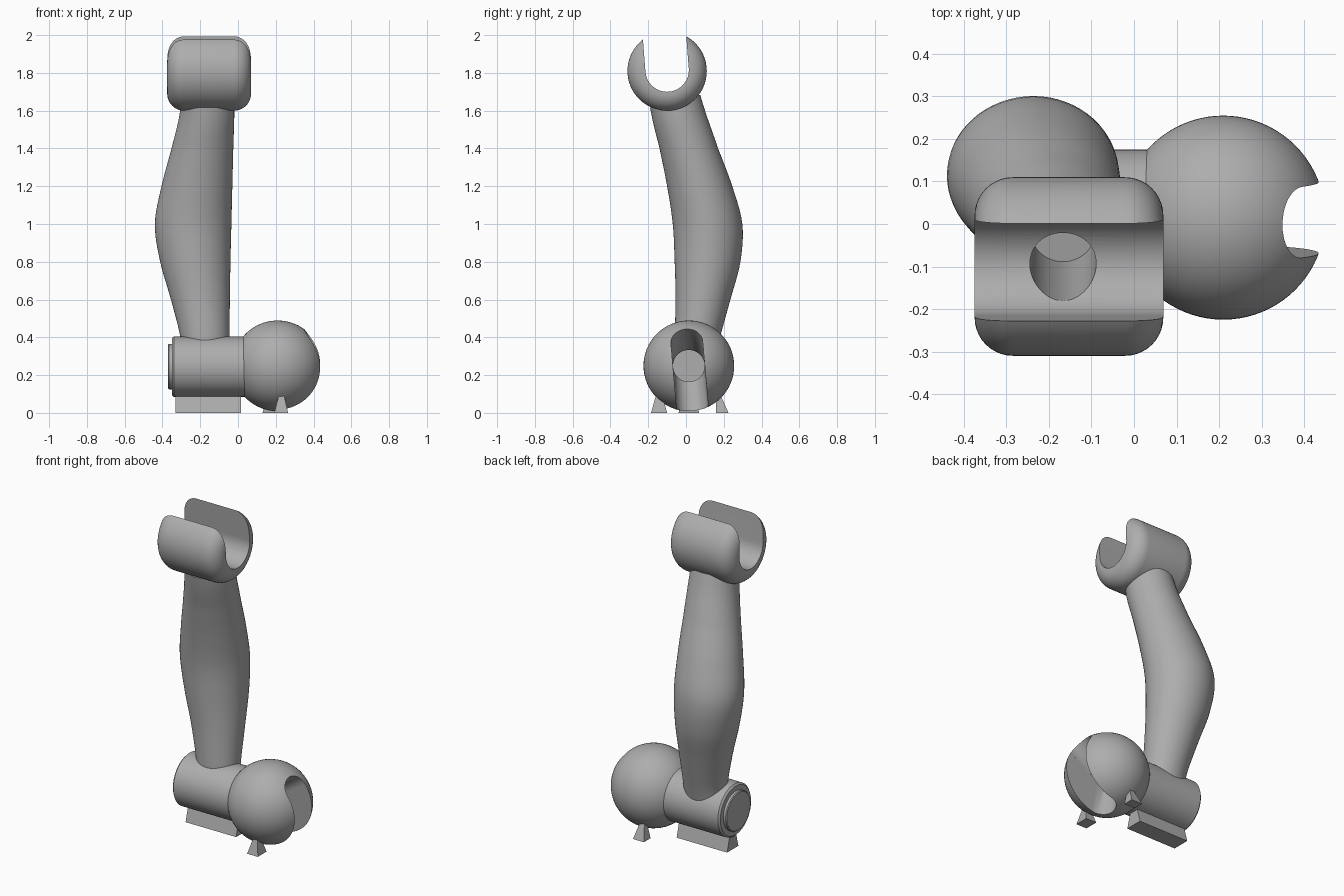
import bpy, bmesh, math
from mathutils import Vector, Matrix

cube = bpy.data.objects.get("Cube")
if cube:
    bpy.data.objects.remove(cube, do_unlink=True)

grey = bpy.data.materials.new("plain_grey")
grey.use_nodes = True
grey.diffuse_color = (0.42, 0.42, 0.42, 1)
grey.node_tree.nodes["Principled BSDF"].inputs["Base Color"].default_value = grey.diffuse_color


def make(name, bm):
    bmesh.ops.recalc_face_normals(bm, faces=bm.faces)
    mesh = bpy.data.meshes.new(name)
    bm.to_mesh(mesh)
    bm.free()
    mesh.materials.append(grey)
    obj = bpy.data.objects.new(name, mesh)
    bpy.context.collection.objects.link(obj)
    return obj


def loft(name, rings):
    """Skin a list of equal rings of points and close both ends."""
    bm = bmesh.new()
    loops = [[bm.verts.new(p) for p in ring] for ring in rings]
    n = len(loops[0])
    for a, b in zip(loops, loops[1:]):
        for i in range(n):
            bm.faces.new((a[i], a[(i + 1) % n], b[(i + 1) % n], b[i]))
    bm.faces.new(loops[0])
    bm.faces.new(loops[-1])
    return make(name, bm)


def circle(n=64):
    return [(math.cos(2 * math.pi * i / n), math.sin(2 * math.pi * i / n)) for i in range(n)]


def lathe_x(name, profile, y, z):
    """Turn (x, radius) pairs around an axis along x."""
    return loft(name, [[(x, y + r * c, z + r * s) for c, s in circle()] for x, r in profile])


def rod(name, start, direction, length, radius):
    d = Vector(direction).normalized()
    bm = bmesh.new()
    turn = d.to_track_quat('Z', 'Y').to_matrix().to_4x4()
    bmesh.ops.create_cone(bm, cap_ends=True, segments=48, radius1=radius, radius2=radius, depth=length,
                          matrix=Matrix.Translation(Vector(start) + d * length / 2) @ turn)
    return make(name, bm)


def frustum(name, low, high, z_top):
    """Block with (x0, x1, y0, y1) at the floor and at z_top."""
    rings = [[(a, c, z), (b, c, z), (b, d, z), (a, d, z)]
             for (a, b, c, d), z in ((low, 0), (high, z_top))]
    return loft(name, rings)


def cut(obj, cutter):
    bpy.context.view_layer.objects.active = obj
    mod = obj.modifiers.new("cut", 'BOOLEAN')
    mod.operation = 'DIFFERENCE'
    mod.solver = 'EXACT'
    mod.object = cutter
    bpy.ops.object.modifier_apply(modifier=mod.name)


# Top clamp: a rounded barrel with a U-shaped slot
mid, half, soft = -0.153, 0.222, 0.09
edge = [(half - soft + soft * math.sin(t), 0.12 + soft * math.cos(t))
        for t in [math.pi / 2 * i / 10 for i in range(11)]]
profile = [(mid - x, r) for x, r in reversed(edge)] + [(mid + x, r) for x, r in edge]
clamp = lathe_x("top_clamp", profile, -0.1, 1.81)

slot_r = 0.115
u_shape = [(slot_r * math.cos(a), slot_r * math.sin(a))
           for a in [math.pi + math.pi * i / 32 for i in range(33)]]
u_shape += [(slot_r, 0.4), (-slot_r, 0.4)]
lean = Matrix.Rotation(math.radians(4.5), 2)
u_shape = [lean @ Vector(p) for p in u_shape]
slot = loft("slot_cutter", [[(x, -0.1 + p.x, 1.815 + p.y) for p in u_shape] for x in (-1, 1)])
cut(clamp, slot)

# Arm: (z, x range, y range) stations joined smoothly
stations = [
    (0.28, -0.30, -0.04, -0.06, 0.15),
    (0.40, -0.305, -0.045, -0.06, 0.18),
    (0.60, -0.355, -0.043, -0.055, 0.235),
    (0.80, -0.412, -0.04, -0.06, 0.288),
    (1.00, -0.44, -0.035, -0.07, 0.298),
    (1.20, -0.405, -0.03, -0.10, 0.245),
    (1.40, -0.352, -0.025, -0.14, 0.17),
    (1.55, -0.315, -0.02, -0.172, 0.11),
    (1.65, -0.30, -0.02, -0.19, 0.075),
]


def blend(p0, p1, p2, p3, t):
    return [0.5 * (2 * b + (c - a) * t + (2 * a - 5 * b + 4 * c - d) * t * t
                   + (3 * b - a - 3 * c + d) * t ** 3) for a, b, c, d in zip(p0, p1, p2, p3)]


padded = [stations[0]] + stations + [stations[-1]]
path = [blend(*padded[i:i + 4], k / 6) for i in range(len(stations) - 1) for k in range(6)]
path.append(stations[-1])
rings = []
for z, x0, x1, y0, y1 in path:
    tilt = 0.26 * max(0, (z - 1.4) / 0.25)
    rx, ry = (x1 - x0) / 2, (y1 - y0) / 2
    rings.append([((x0 + x1) / 2 + rx * c, (y0 + y1) / 2 + ry * s, z + tilt * ry * s)
                  for c, s in circle()])
arm = loft("arm", rings)

# Blind bore from the clamp floor down into the arm
bore = rod("bore_cutter", (-0.167, -0.12, 1.82), (0, 0.22, -1), 0.5, 0.078)
cut(clamp, bore)
cut(arm, bore)

# Lower barrel with its stepped end cap
barrel = lathe_x("lower_barrel", [(-0.37, 0.115), (-0.365, 0.12), (-0.35, 0.12), (-0.35, 0.15),
                                  (-0.34, 0.16), (0.07, 0.16)], 0.015, 0.245)

# Ball with a fan-shaped swing slot opening outward and down
centre = Vector((0.21, 0.015, 0.249))
bm = bmesh.new()
bmesh.ops.create_uvsphere(bm, u_segments=64, v_segments=40, radius=0.24,
                          matrix=Matrix.Translation(centre) @ Matrix.Rotation(math.pi / 2, 4, 'Y'))
ball = make("ball", bm)

pin = 0.084
roll = Matrix.Rotation(math.radians(5), 3, 'X')
swing = [Vector((math.cos(a), 0, math.sin(a))) for a in (math.radians(34), math.radians(-75))]
fan = [Vector((0, 0, 0)), swing[0] * 0.6, Vector((0.8, 0, -0.3)), swing[1] * 0.6]
cutters = [slot, bore]
cutters.append(loft("fan_cutter", [[centre + roll @ (p + Vector((0, side * pin, 0))) for p in fan]
                                   for side in (-1, 1)]))
for d in swing:
    cutters.append(rod("pin_cutter", centre, roll @ d, 0.5, pin))
cutters.append(rod("socket_cutter", centre + Vector((0.05, 0, 0)), (-1, 0, 0), 0.17, pin))
for c in cutters[2:]:
    cut(ball, c)
for c in cutters:
    bpy.data.objects.remove(c, do_unlink=True)

# Floor block and small feet
frustum("floor_block", (-0.33, 0.015, -0.04, 0.07), (-0.33, 0.015, -0.01, 0.04), 0.11)
frustum("front_foot", (0.192, 0.265, -0.185, -0.1), (0.215, 0.245, -0.16, -0.125), 0.09)
frustum("back_foot", (0.13, 0.205, 0.16, 0.225), (0.155, 0.185, 0.16, 0.185), 0.09)

# Smooth the round parts and keep their sharp rims
bpy.ops.object.select_all(action='DESELECT')
for obj in (clamp, arm, barrel, ball):
    obj.select_set(True)
bpy.context.view_layer.objects.active = ball
bpy.ops.object.shade_smooth_by_angle(angle=math.radians(32))
